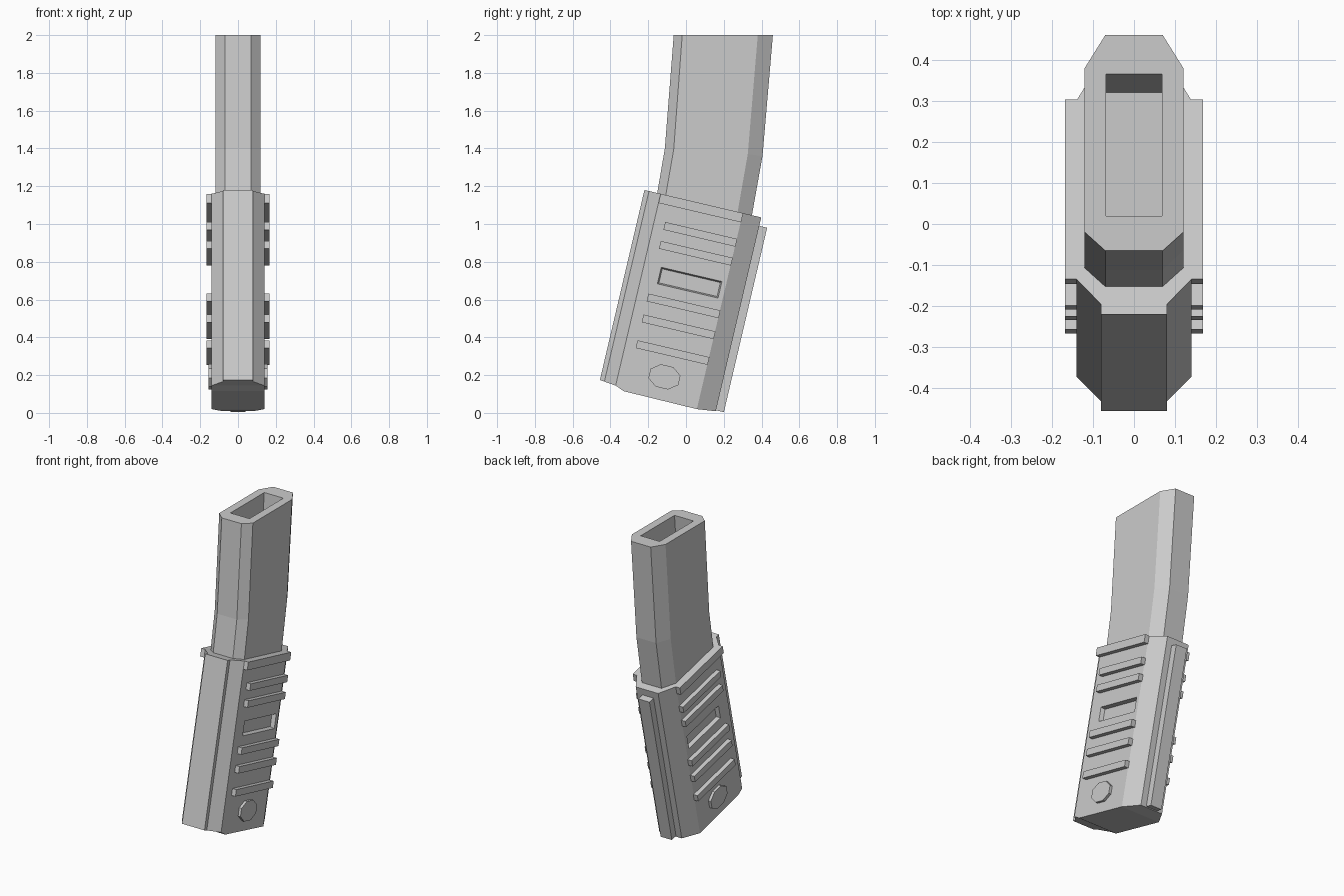
import bpy, bmesh, math
from mathutils import Vector

if "Cube" in bpy.data.objects:
    bpy.data.objects.remove(bpy.data.objects["Cube"])

grey = bpy.data.materials.new("light_grey")
grey.use_nodes = True
grey.diffuse_color = (0.6, 0.6, 0.6, 1)
grey.node_tree.nodes["Principled BSDF"].inputs["Base Color"].default_value = grey.diffuse_color

TILT = math.radians(13.2)
ACROSS = Vector((0, math.cos(TILT), -math.sin(TILT)))
DOWN = Vector((0, -math.sin(TILT), -math.cos(TILT)))
CORNER = Vector((0, -0.22, 1.18))


def place(x, u, v):
    """Point in the tilted grip frame: u runs front to back, v runs down."""
    return CORNER + Vector((x, 0, 0)) + ACROSS * u + DOWN * v


def finish(name, bm):
    bmesh.ops.recalc_face_normals(bm, faces=bm.faces[:])
    mesh = bpy.data.meshes.new(name)
    bm.to_mesh(mesh)
    bm.free()
    mesh.materials.append(grey)
    obj = bpy.data.objects.new(name, mesh)
    bpy.context.collection.objects.link(obj)
    return obj


def skin(bm, rings):
    """Join successive closed rings of vertices with quads."""
    for a, b in zip(rings, rings[1:]):
        for i in range(len(a)):
            j = (i + 1) % len(a)
            bm.faces.new((a[i], a[j], b[j], b[i]))


def prism(name, outline, x0, x1):
    """Extrude a (u, v) outline sideways from x0 to x1."""
    bm = bmesh.new()
    rings = [[bm.verts.new(place(x, u, v)) for u, v in outline] for x in (x0, x1)]
    skin(bm, rings)
    for ring in rings:
        bm.faces.new(ring)
    return finish(name, bm)


def box(name, u0, u1, v0, v1, x0, x1):
    return prism(name, [(u0, v0), (u1, v0), (u1, v1), (u0, v1)], x0, x1)


# Curved upper body with a rectangular well in its top
def upper_ring(bm, ys, zs, wide=0.12, narrow=0.07):
    half = list(zip((narrow, wide, wide, narrow), ys, zs))
    pts = half + [(-x, y, z) for x, y, z in reversed(half)]
    return [bm.verts.new(p) for p in pts]


bm = bmesh.new()
rings = [
    upper_ring(bm, (-0.17, -0.125, 0.255, 0.33), (1.06, 1.05, 0.96, 0.94)),
    upper_ring(bm, (-0.112, -0.065, 0.327, 0.405), (1.4, 1.395, 1.37, 1.36)),
    upper_ring(bm, (-0.065, -0.02, 0.38, 0.46), (2, 2, 2, 2)),
    upper_ring(bm, (0.02, 0.02, 0.365, 0.365), (2, 2, 2, 2), 0.068, 0.068),
    upper_ring(bm, (-0.025, -0.025, 0.32, 0.32), (1.5, 1.5, 1.5, 1.5), 0.068, 0.068),
]
skin(bm, rings)
bm.faces.new(rings[0])
bm.faces.new(rings[-1])
bmesh.ops.remove_doubles(bm, verts=bm.verts[:], dist=0.0005)
finish("upper_body", bm)

# Grip body: raised front strip, chamfered corners, folded underside
SECTION = [(0.08, 0, 1.033), (0.08, 0.025, 1.036), (0.14, 0.088, 1.043),
           (0.14, 0.137, 1.062), (0.14, 0.535, 1.066), (0.08, 0.635, 1.054)]
bm = bmesh.new()
full = SECTION + [(-x, u, v) for x, u, v in reversed(SECTION)]
top = [bm.verts.new(place(x, u, 0)) for x, u, v in full]
base = [bm.verts.new(place(x, u, v)) for x, u, v in full]
skin(bm, [top, base])
for ring in (top, base):
    for i in range(len(SECTION) - 1):
        bm.faces.new((ring[i], ring[i + 1], ring[-2 - i], ring[-1 - i]))

# Recessed panel on each side of the grip
U0, U1, V0, V1 = 0.18, 0.51, 0.378, 0.468
bmesh.ops.recalc_face_normals(bm, faces=bm.faces[:])
for u, v, normal in ((U0, 0, ACROSS), (U1, 0, ACROSS), (0, V0, DOWN), (0, V1, DOWN)):
    sides = [f for f in bm.faces if abs(f.normal.x) > 0.95]
    geom = sides + list({e for f in sides for e in f.edges} | {w for f in sides for w in f.verts})
    bmesh.ops.bisect_plane(bm, geom=geom, plane_co=place(0, u, v), plane_no=normal)
bm.normal_update()
middle = place(0, (U0 + U1) / 2, (V0 + V1) / 2)
for side in (-1, 1):
    target = place(side * 0.14, (U0 + U1) / 2, (V0 + V1) / 2)
    panel = min(bm.faces, key=lambda f: (f.calc_center_median() - target).length)
    bmesh.ops.inset_region(bm, faces=[panel], thickness=0.01, depth=-0.025)
finish("grip_body", bm)

# Rear spine
box("rear_spine", 0.6, 0.678, 0.046, 1.049, -0.04, 0.04)

# Side ribs and round buttons, mirrored left and right
RIBS = [(0.088, 0, 0.05)] + [(0.146, v, v + 0.042) for v in (0.14, 0.243, 0.529, 0.643, 0.783)]
for side, label in ((1, "left"), (-1, "right")):
    for n, (u, v0, v1) in enumerate(RIBS):
        box(f"{label}_rib_{n + 1}", u, 0.537, v0, v1, side * 0.13, side * 0.168)
    angles = [math.pi / 8 + k * math.pi / 4 for k in range(8)]
    octagon = [(0.329 + 0.088 * math.cos(a), 0.939 + 0.066 * math.sin(a)) for a in angles]
    prism(f"{label}_button", octagon, side * 0.13, side * 0.157)
